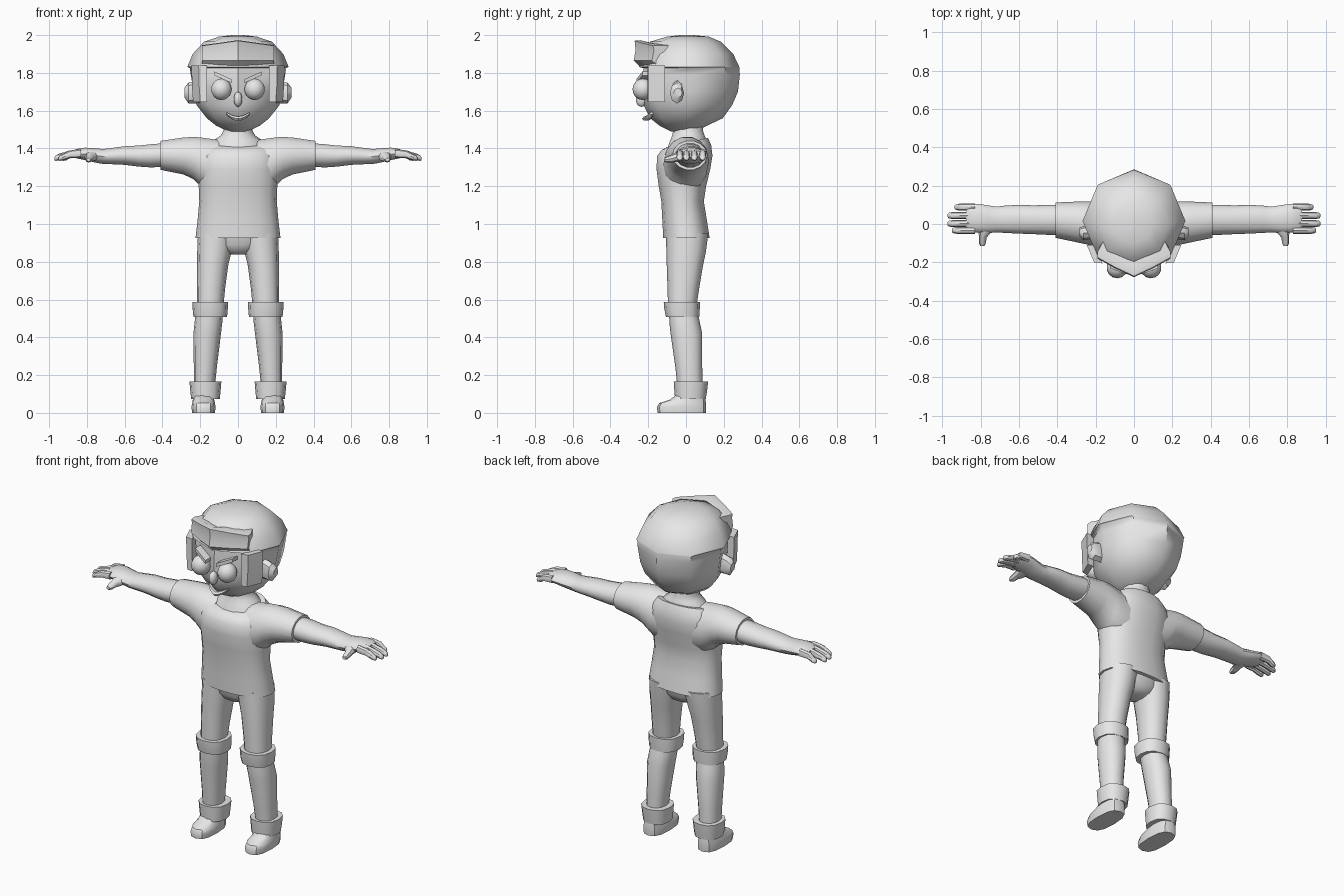
import bpy, bmesh, math
from mathutils import Vector

grey = bpy.data.materials.new("plain_grey")
grey.diffuse_color = (0.8, 0.8, 0.8, 1)


def finish(name, bm, mirror=False, angle=40):
    bmesh.ops.recalc_face_normals(bm, faces=bm.faces)
    me = bpy.data.meshes.new(name)
    bm.to_mesh(me)
    bm.free()
    me.materials.append(grey)
    me.shade_smooth()
    me.set_sharp_from_angle(angle=math.radians(angle))
    ob = bpy.data.objects.new(name, me)
    bpy.context.collection.objects.link(ob)
    if mirror:
        ob.modifiers.new("Mirror", 'MIRROR').use_mirror_merge = False
    return ob


def loft(name, axis, rings, n=14, power=1.0, mirror=False, angle=40, slope=None):
    """Rings are (position, u_min, u_max, v_min, v_max) across the given axis."""
    bm = bmesh.new()
    loops = []
    for i, (p, u0, u1, v0, v1) in enumerate(rings):
        loop = []
        for k in range(n):
            a = 2 * math.pi * k / n
            c, s = math.cos(a), math.sin(a)
            c = math.copysign(abs(c) ** power, c)
            s = math.copysign(abs(s) ** power, s)
            u = (u0 + u1) / 2 + c * (u1 - u0) / 2
            v = (v0 + v1) / 2 + s * (v1 - v0) / 2
            q = p + (slope[i] * v if slope else 0)
            co = {'x': (q, u, v), 'y': (u, q, v), 'z': (u, v, q)}[axis]
            loop.append(bm.verts.new(co))
        loops.append(loop)
    for a, b in zip(loops, loops[1:]):
        for k in range(n):
            bm.faces.new((a[k], a[(k + 1) % n], b[(k + 1) % n], b[k]))
    bm.faces.new(loops[0])
    bm.faces.new(loops[-1])
    return finish(name, bm, mirror, angle)


def sheet_solid(name, sections):
    """Joins equal closed cross-sections into a capped solid."""
    bm = bmesh.new()
    loops = [[bm.verts.new(p) for p in s] for s in sections]
    m = len(loops[0])
    for a, b in zip(loops, loops[1:]):
        for k in range(m):
            bm.faces.new((a[k], a[(k + 1) % m], b[(k + 1) % m], b[k]))
    bm.faces.new(loops[0])
    bm.faces.new(loops[-1])
    return finish(name, bm)


def ball(name, centre, scale, mirror=False):
    bm = bmesh.new()
    bmesh.ops.create_uvsphere(bm, u_segments=14, v_segments=10, radius=1)
    for v in bm.verts:
        v.co = Vector(centre) + v.co * Vector(scale)
    return finish(name, bm, mirror)


# Head: eight-sided skull with the hair stepping out over the brow
loft("head", 'z', [
    (1.490, -.05, .05, -.08, .05), (1.520, -.115, .115, -.14, .11),
    (1.560, -.165, .165, -.19, .195), (1.630, -.22, .22, -.225, .245),
    (1.700, -.235, .235, -.23, .275), (1.790, -.25, .25, -.228, .285),
    (1.825, -.255, .255, -.225, .283), (1.832, -.268, .268, -.25, .282),
    (1.900, -.24, .24, -.23, .25), (1.965, -.18, .18, -.19, .185),
    (1.992, -.10, .10, -.10, .12), (2.0, -.03, .03, -.03, .04)], n=8, angle=45)

# Quiff: swept wedge of hair with a peak in the middle
quiff = []
for x, f in ((-.19, -.175), (-.10, -.225), (0, -.272), (.10, -.225), (.19, -.175)):
    h = 1.97 - abs(x) * .14
    quiff.append([(x, f + .03, 1.832), (x, f - .005, 1.865), (x, f + .005, 1.92),
                  (x, f, h), (x, f + .03, h + .003), (x * .8, f + .10, 1.945),
                  (x * .8, f + .12, 1.85)])
sheet_solid("hair_quiff", quiff)

# Sideburns: slanted slabs in front of the ears
for s, label in ((1, "left"), (-1, "right")):
    sheet_solid("sideburn_" + label, [
        [(s * .165, -.205, z0), (s * (.20 + d), -.20, z0),
         (s * (.238 + d), -.11, z0), (s * .20, -.11, z0)]
        for z0, d in ((1.645, 0), (1.74, .006), (1.84, .008))])

# Ears
loft("ear", 'x', [(.20, -.075, -.015, 1.64, 1.765), (.262, -.085, -.01, 1.638, 1.748),
                  (.284, -.065, -.02, 1.67, 1.72)], n=8, mirror=True)

# Face
ball("eye", (.088, -.228, 1.713), (.055, .055, .057), mirror=True)
ball("nose", (0, -.236, 1.66), (.023, .03, .04))
bm = bmesh.new()
bmesh.ops.create_cube(bm, size=1)
for v in bm.verts:
    x = .08 + v.co.x * .09
    v.co = (x, -.222 + v.co.y * .05 + (x - .08) * .35,
            1.777 + v.co.z * .02 + (x - .08) * .45)
finish("eyebrow", bm, mirror=True)
mouth = []
for i in range(9):
    x = -.062 + .124 * i / 8
    t = abs(x) / .062
    y, z, r = -.213 + .03 * t, 1.558 + .028 * t * t, .013 - .006 * t ** 3
    mouth.append([(x, y + 1.5 * r * math.cos(a), z + r * math.sin(a))
                  for a in (k * math.pi / 3 for k in range(6))])
sheet_solid("mouth", mouth)

# Neck, spreading into the open collar
loft("neck", 'z', [(1.405, -.15, .15, -.10, .11), (1.445, -.125, .125, -.085, .11),
                   (1.47, -.09, .09, -.075, .10), (1.495, -.077, .077, -.07, .092),
                   (1.56, -.075, .075, -.07, .088)])

# Shirt body with a neckline that dips at the front
loft("shirt_body", 'z', [
    (.925, -.225, .225, -.122, .127), (1.02, -.214, .214, -.127, .112),
    (1.12, -.205, .205, -.132, .096), (1.20, -.208, .208, -.146, .108),
    (1.29, -.215, .215, -.158, .130), (1.36, -.215, .215, -.155, .142),
    (1.405, -.19, .19, -.13, .135), (1.43, -.155, .155, -.10, .118)],
    n=18, power=.85, slope=[0, 0, 0, 0, 0, 0, .1, .22])

# Sleeves
loft("sleeve", 'x', [
    (.10, -.12, .115, 1.16, 1.448), (.17, -.12, .118, 1.175, 1.458),
    (.205, -.115, .118, 1.205, 1.462), (.24, -.108, .118, 1.237, 1.464),
    (.29, -.097, .117, 1.26, 1.46), (.41, -.072, .112, 1.285, 1.442)], mirror=True)

# Arms, hands, fingers and thumbs
loft("arm", 'x', [
    (.38, -.058, .10, 1.302, 1.43), (.46, -.056, .10, 1.298, 1.424),
    (.52, -.053, .097, 1.302, 1.417), (.60, -.05, .10, 1.312, 1.413),
    (.68, -.046, .095, 1.316, 1.402), (.715, -.044, .09, 1.317, 1.398),
    (.76, -.047, .097, 1.325, 1.402), (.81, -.045, .105, 1.338, 1.405),
    (.855, -.04, .106, 1.347, 1.398), (.875, -.03, .095, 1.355, 1.388)], mirror=True)
for i, (y, tip) in enumerate(((.088, .935), (.044, .972), (.002, .972), (-.033, .95))):
    w = .018
    loft("finger_%d" % (i + 1), 'x', [
        (.83, y - w, y + w, 1.350, 1.398), (.89, y - w, y + w, 1.348, 1.390),
        (tip - .025, y - w, y + w, 1.337, 1.372),
        (tip - .006, y - w * .8, y + w * .8, 1.334, 1.362),
        (tip, y - w * .4, y + w * .4, 1.338, 1.352)], n=8, mirror=True)
loft("thumb", 'y', [(.0, .73, .82, 1.335, 1.39), (-.045, .745, .81, 1.330, 1.382),
                    (-.07, .768, .808, 1.326, 1.37), (-.10, .772, .808, 1.325, 1.358),
                    (-.115, .780, .802, 1.331, 1.35)], n=8, mirror=True)

# Trousers
loft("trouser_seat", 'z', [(.838, -.045, .045, -.045, .05), (.855, -.10, .10, -.075, .08),
                           (.89, -.17, .17, -.095, .10), (.95, -.205, .205, -.105, .112)])
loft("thigh", 'z', [
    (.56, .078, .217, -.095, .055), (.66, .068, .217, -.098, .07),
    (.78, .052, .216, -.102, .09), (.85, .035, .216, -.104, .105),
    (.95, .015, .212, -.106, .118)], n=12, power=.9, mirror=True)
loft("knee_cuff", 'z', [(.508, .058, .236, -.106, .07), (.55, .054, .24, -.115, .073),
                        (.588, .053, .242, -.118, .074)], n=12, power=.85, mirror=True)
loft("shin", 'z', [
    (.13, .123, .233, -.045, .088), (.24, .112, .234, -.056, .086),
    (.42, .090, .236, -.082, .086), (.48, .083, .23, -.088, .073),
    (.54, .08, .222, -.09, .06)], n=12, power=.9, mirror=True)
loft("ankle_cuff", 'z', [(.074, .096, .248, -.058, .105), (.12, .092, .253, -.062, .112),
                         (.166, .088, .257, -.065, .117)], n=12, power=.85, mirror=True)

# Shoes
loft("shoe", 'z', [
    (0, .122, .243, -.150, .105), (.03, .119, .246, -.154, .107),
    (.052, .122, .243, -.142, .106), (.07, .126, .239, -.085, .103),
    (.10, .13, .235, -.045, .098)], n=12, power=.75, mirror=True)
